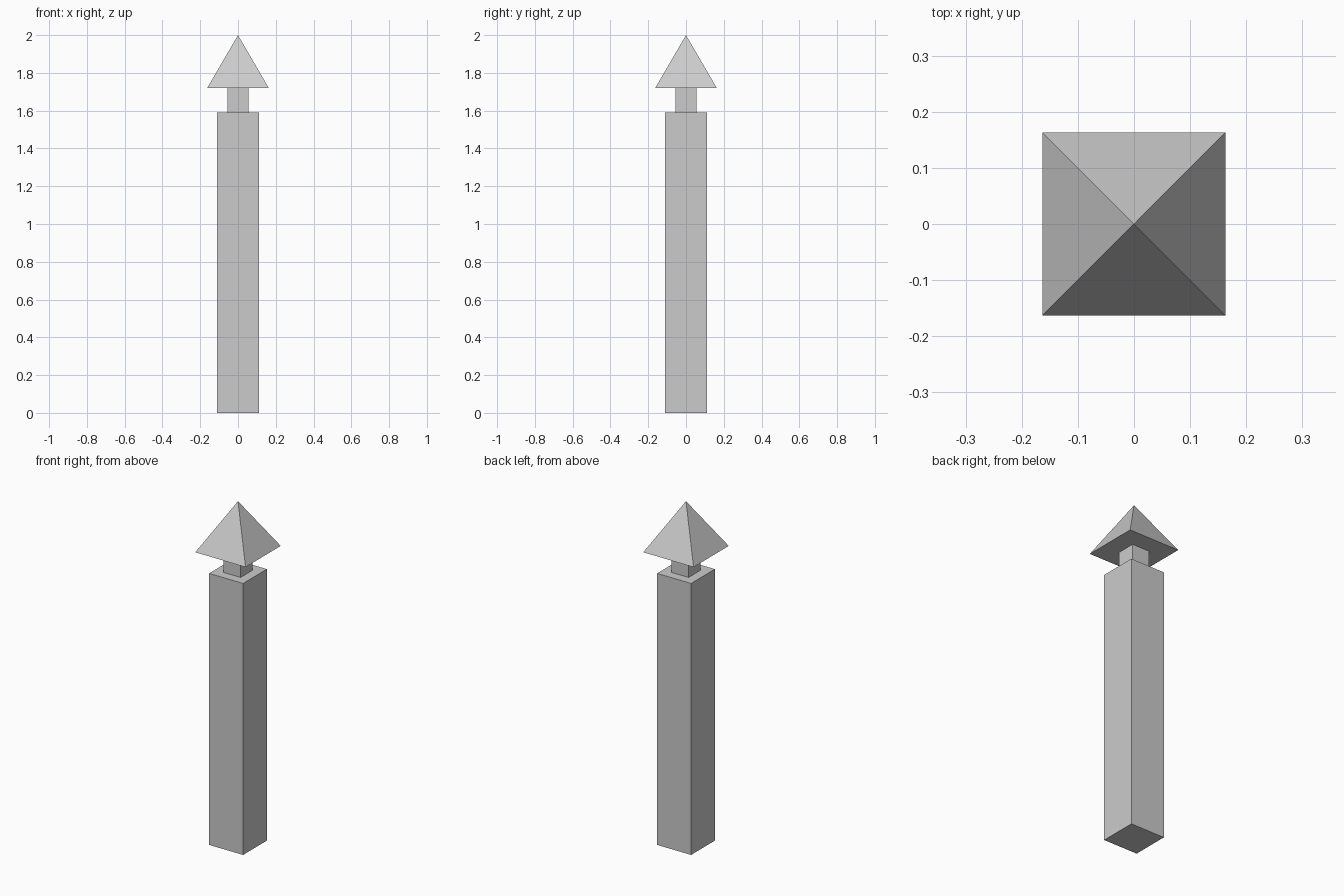
import bpy
from math import pi, sqrt

if "Cube" in bpy.data.objects:
    bpy.data.objects.remove(bpy.data.objects["Cube"])


def square_part(name, half_bottom, half_top, z0, z1):
    """Four-sided block or pyramid with sides aligned to x and y."""
    bpy.ops.mesh.primitive_cone_add(
        vertices=4, radius1=half_bottom * sqrt(2), radius2=half_top * sqrt(2),
        depth=z1 - z0, location=(0, 0, (z0 + z1) / 2), rotation=(0, 0, pi / 4))
    bpy.ops.object.transform_apply(location=False, rotation=True, scale=False)
    bpy.context.object.name = name


# Tall square shaft
square_part("post_shaft", 0.11, 0.11, 0.0, 1.59)
# Narrow neck between shaft and cap
square_part("post_neck", 0.056, 0.056, 1.59, 1.72)
# Overhanging pyramid cap
square_part("pyramid_cap", 0.163, 0.0, 1.72, 2.0)
